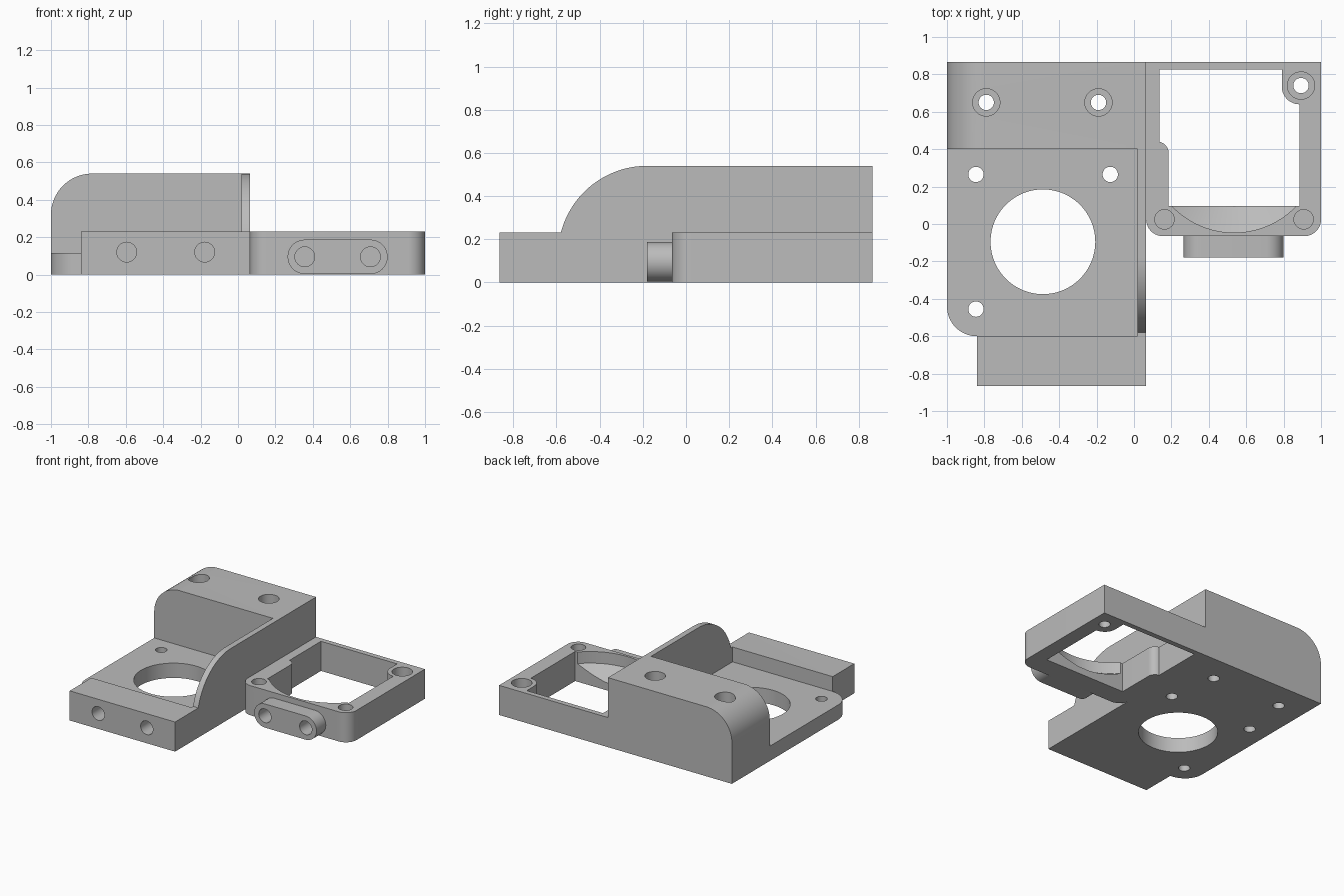
import bpy, bmesh
from math import sin, cos, pi, radians
from mathutils import Matrix

if "Cube" in bpy.data.objects:
    bpy.data.objects.remove(bpy.data.objects["Cube"], do_unlink=True)

grey = bpy.data.materials.new("plain_grey")
grey.use_nodes = True
grey.diffuse_color = (0.5, 0.5, 0.5, 1)
grey.node_tree.nodes["Principled BSDF"].inputs["Base Color"].default_value = (0.5, 0.5, 0.5, 1)


def finish(name, bm):
    bmesh.ops.recalc_face_normals(bm, faces=bm.faces)
    mesh = bpy.data.meshes.new(name)
    bm.to_mesh(mesh)
    bm.free()
    mesh.materials.append(grey)
    obj = bpy.data.objects.new(name, mesh)
    bpy.context.collection.objects.link(obj)
    return obj


def arc(cx, cy, r, start, end, n=16):
    angles = [radians(start + (end - start) * i / n) for i in range(n + 1)]
    return [(cx + r * cos(a), cy + r * sin(a)) for a in angles]


def prism(name, points, axis, low, high):
    """Extrude a flat outline along one axis."""
    place = {"x": lambda a, b, h: (h, a, b),
             "y": lambda a, b, h: (a, h, b),
             "z": lambda a, b, h: (a, b, h)}[axis]
    bm = bmesh.new()
    bottom = [bm.verts.new(place(a, b, low)) for a, b in points]
    top = [bm.verts.new(place(a, b, high)) for a, b in points]
    bm.faces.new(bottom)
    bm.faces.new(top)
    for i in range(len(points)):
        j = (i + 1) % len(points)
        bm.faces.new((bottom[i], bottom[j], top[j], top[i]))
    return finish(name, bm)


def box(name, x0, x1, y0, y1, z0, z1):
    return prism(name, [(x0, y0), (x1, y0), (x1, y1), (x0, y1)], "z", z0, z1)


def turned(name, x, y, profile, n=48):
    """Solid of rings (radius, height) about a vertical axis."""
    bm = bmesh.new()
    rings = [[bm.verts.new((x + r * cos(2 * pi * i / n), y + r * sin(2 * pi * i / n), z))
              for i in range(n)] for r, z in profile]
    bm.faces.new(rings[0])
    bm.faces.new(rings[-1])
    for a, b in zip(rings, rings[1:]):
        for i in range(n):
            j = (i + 1) % n
            bm.faces.new((a[i], a[j], b[j], b[i]))
    return finish(name, bm)


def combine(target, tool, operation):
    """Apply a boolean and discard the tool."""
    tool.hide_render = True
    mod = target.modifiers.new("combine", "BOOLEAN")
    mod.object, mod.operation, mod.solver = tool, operation, "EXACT"
    graph = bpy.context.evaluated_depsgraph_get()
    mesh = bpy.data.meshes.new_from_object(target.evaluated_get(graph))
    target.modifiers.clear()
    target.data = mesh
    bpy.data.objects.remove(tool, do_unlink=True)


EDGE = 0.065   # shared side of the motor mount and the fan frame
BACK = 0.865
LOW = 0.23     # height of the fan frame and front bar
HIGH = 0.54    # height of the rear block and side wall

# Motor plate with one rounded corner
bracket = prism("motor_and_fan_bracket",
                arc(-0.84, -0.44, 0.16, 180, 270)
                + [(EDGE, -0.6), (EDGE, 0.5), (-1, 0.5)], "z", 0, 0.115)

# Front bar, rear block with rounded shoulder, and swept side wall
parts = [
    box("front_bar", -0.84, EDGE, -BACK, -0.6, 0, LOW),
    prism("rear_block", [(-1, 0), (EDGE, 0), (EDGE, HIGH)]
          + arc(-0.78, HIGH - 0.22, 0.22, 90, 180), "y", 0.4, BACK),
    prism("side_wall", [(0.5, 0), (0.5, HIGH)]
          + arc(-0.18, HIGH - 0.413, 0.413, 90, 165.5, 24)
          + [(-0.61, LOW), (-0.61, 0)], "x", 0.02, EDGE),
]

# Fan frame, joined to the side wall, with rounded front corners
frame_r = 0.09
parts.append(prism("fan_frame",
                   arc(EDGE + frame_r, -0.065 + frame_r, frame_r, 180, 270)
                   + arc(1 - frame_r, -0.065 + frame_r, frame_r, 270, 360)
                   + [(1, BACK), (0.04, BACK), (0.04, 0.025 + 0.05), (EDGE, 0.075)],
                   "z", 0, LOW))

# Front lug with round ends
parts.append(prism("front_lug", arc(0.708, 0.095, 0.092, -90, 90)
                   + arc(0.357, 0.095, 0.092, 90, 270), "y", -0.18, -0.05))
for part in parts:
    combine(bracket, part, "UNION")

# Fan opening, stepped around the corner boss and left rib
cutters = [prism("fan_opening",
                 [(0.135, 0.825), (0.79, 0.825), (0.79, 0.735)]
                 + arc(0.885, 0.735, 0.095, 180, 270)
                 + [(0.885, 0.095), (0.185, 0.095)]
                 + arc(0.125, 0.38, 0.06, 0, 80), "z", -0.1, 0.4)]

# Funnel recess in the front rail
funnel = turned("funnel_recess", 0.535, 0.414,
                [(0.322, 0.055), (0.46, 0.14), (0.46, 0.4)], 96)
combine(funnel, box("funnel_limit", 0, 1.2, -0.3, 0.11, -0.1, 0.5), "INTERSECT")
cutters.append(funnel)

# Motor bore and its screw holes
cutters.append(turned("motor_bore", -0.487, -0.095, [(0.28, -0.1), (0.28, 0.3)], 96))
for x, y in [(-0.845, 0.265), (-0.127, 0.265), (-0.845, -0.455)]:
    cutters.append(turned("motor_screw_hole", x, y, [(0.041, -0.1), (0.041, 0.3)]))

# Counterbored holes in the rear block and the frame corner
for x, y, seat, top in [(-0.79, 0.65, 0.3, HIGH), (-0.19, 0.65, 0.3, HIGH),
                        (0.893, 0.74, 0.12, LOW)]:
    cutters.append(turned("counterbored_hole", x, y,
                          [(0.041, -0.1), (0.041, seat), (0.073, seat), (0.073, top + 0.1)]))

# Blind holes in the frame's front corners
for x in (0.163, 0.907):
    cutters.append(turned("fan_screw_hole", x, 0.025, [(0.052, 0.05), (0.052, 0.4)]))

# Blind holes facing forward in the bar and lug
for x, z, start, end in [(-0.595, 0.12, -1, -0.66), (-0.178, 0.12, -1, -0.66),
                         (0.357, 0.095, -0.3, -0.06), (0.708, 0.095, -0.3, -0.06)]:
    cutters.append(prism("front_hole", arc(x, z, 0.053, 0, 352.5, 47), "y", start, end))

for cutter in cutters:
    combine(bracket, cutter, "DIFFERENCE")

# Smooth the curved walls and keep the corners crisp
bpy.ops.object.select_all(action="DESELECT")
bracket.select_set(True)
bpy.context.view_layer.objects.active = bracket
bpy.ops.object.shade_smooth_by_angle(angle=radians(25))
